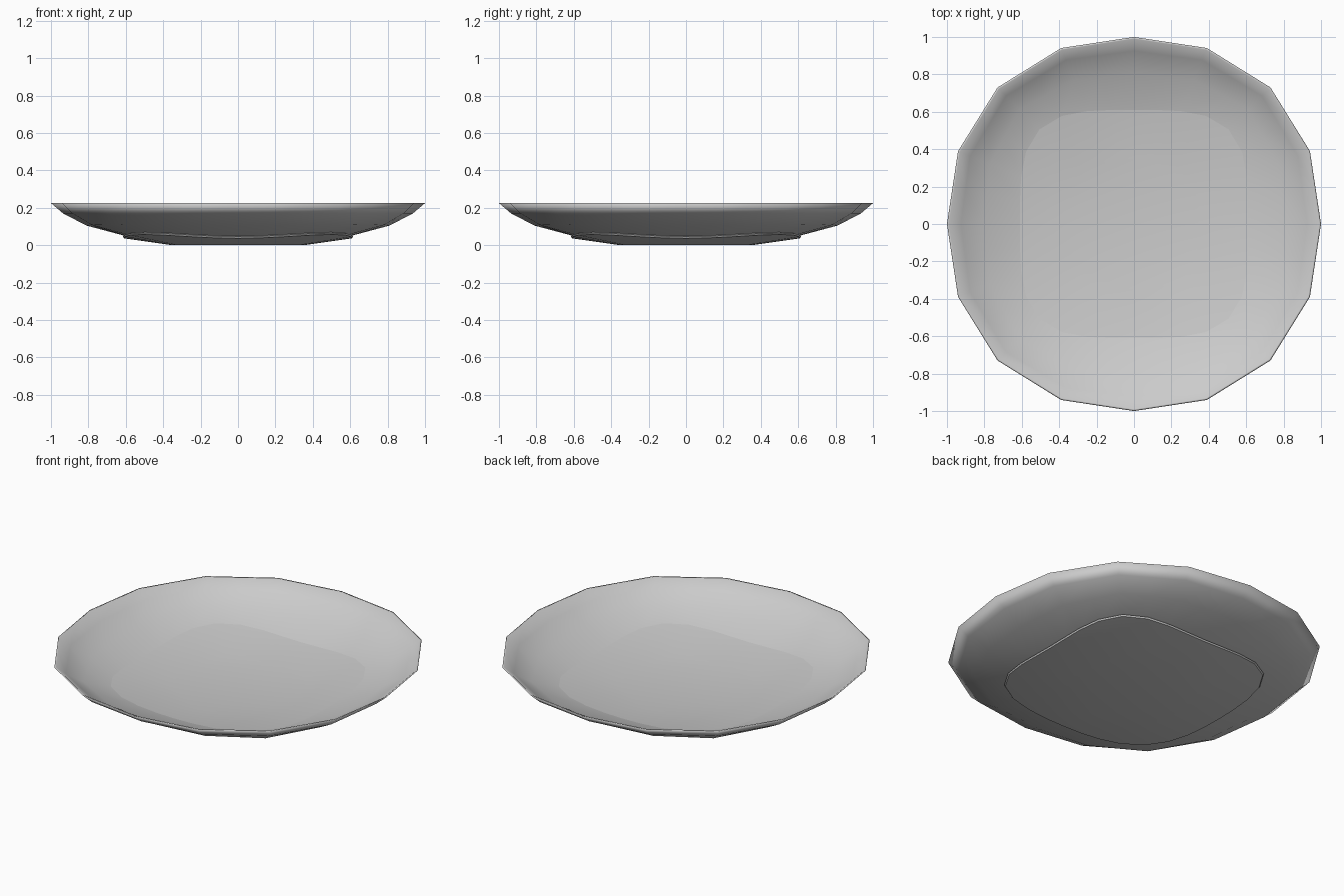
import bpy, bmesh, math

cube = bpy.data.objects.get("Cube")
if cube:
    bpy.data.objects.remove(cube, do_unlink=True)

grey = bpy.data.materials.new("light_grey_ceramic")
grey.use_nodes = True
colour = (0.6, 0.6, 0.6, 1)
grey.diffuse_color = colour
grey.node_tree.nodes["Principled BSDF"].inputs["Base Color"].default_value = colour

SIDES = 16


def squircle(radius, power, angle):
    """Point on a rounded square outline."""
    c, s = math.cos(angle), math.sin(angle)
    r = radius * (abs(c) ** power + abs(s) ** power) ** (-1 / power)
    return r * c, r * s, r / radius - 1


def ring(bm, radius, power, z, lift, facet):
    """Outline with chord midpoints blended towards the true curve."""
    step = 2 * math.pi / SIDES
    verts = []
    for i in range(SIDES):
        a = squircle(radius, power, i * step)
        b = squircle(radius, power, (i + 1) * step)
        m = squircle(radius, power, (i + 0.5) * step)
        mid = [facet * (p + q) / 2 + (1 - facet) * t for p, q, t in zip(a, b, m)]
        for x, y, swell in (a, mid):
            verts.append(bm.verts.new((x, y, z + lift * swell)))
    return verts


# Radius, squareness, height, corner lift, faceting, sharp edge
profile = [
    (0.35, 3.0, 0.0, 0.0, 0, False),       # underside
    (0.61, 3.7, 0.037, 0.12, 0, True),     # foot lower edge
    (0.615, 3.7, 0.046, 0.12, 0, True),    # foot upper edge
    (0.60, 3.7, 0.049, 0.12, 0, True),     # foot meets bowl
    (0.81, 2.6, 0.105, 0.08, 1, False),    # outer wall
    (0.935, 2.3, 0.17, 0.03, 1, False),
    (1.0, 2.2, 0.225, 0.0, 1, False),      # rim
    (0.99, 2.2, 0.225, 0.0, 1, False),
    (0.925, 2.3, 0.18, 0.03, 1, False),    # inner wall
    (0.80, 2.6, 0.115, 0.08, 1, False),
    (0.61, 3.7, 0.062, 0.12, 0, True),     # floor edge
    (0.35, 3.0, 0.028, 0.0, 0, False),     # floor
]

bm = bmesh.new()
rings = [ring(bm, *row[:5]) for row in profile]
n = SIDES * 2
for lower, upper in zip(rings, rings[1:]):
    for i in range(n):
        j = (i + 1) % n
        bm.faces.new((lower[i], lower[j], upper[j], upper[i]))

# Close the underside and the floor
bm.faces.new(list(reversed(rings[0])))
bm.faces.new(rings[-1])
bmesh.ops.recalc_face_normals(bm, faces=bm.faces[:])
for face in bm.faces:
    face.smooth = True

# Keep the foot and floor outlines crisp
for verts, row in zip(rings, profile):
    if row[5]:
        for i in range(n):
            bm.edges.get((verts[i], verts[(i + 1) % n])).smooth = False

mesh = bpy.data.meshes.new("plate")
bm.to_mesh(mesh)
bm.free()
mesh.materials.append(grey)
plate = bpy.data.objects.new("plate", mesh)
bpy.context.collection.objects.link(plate)
